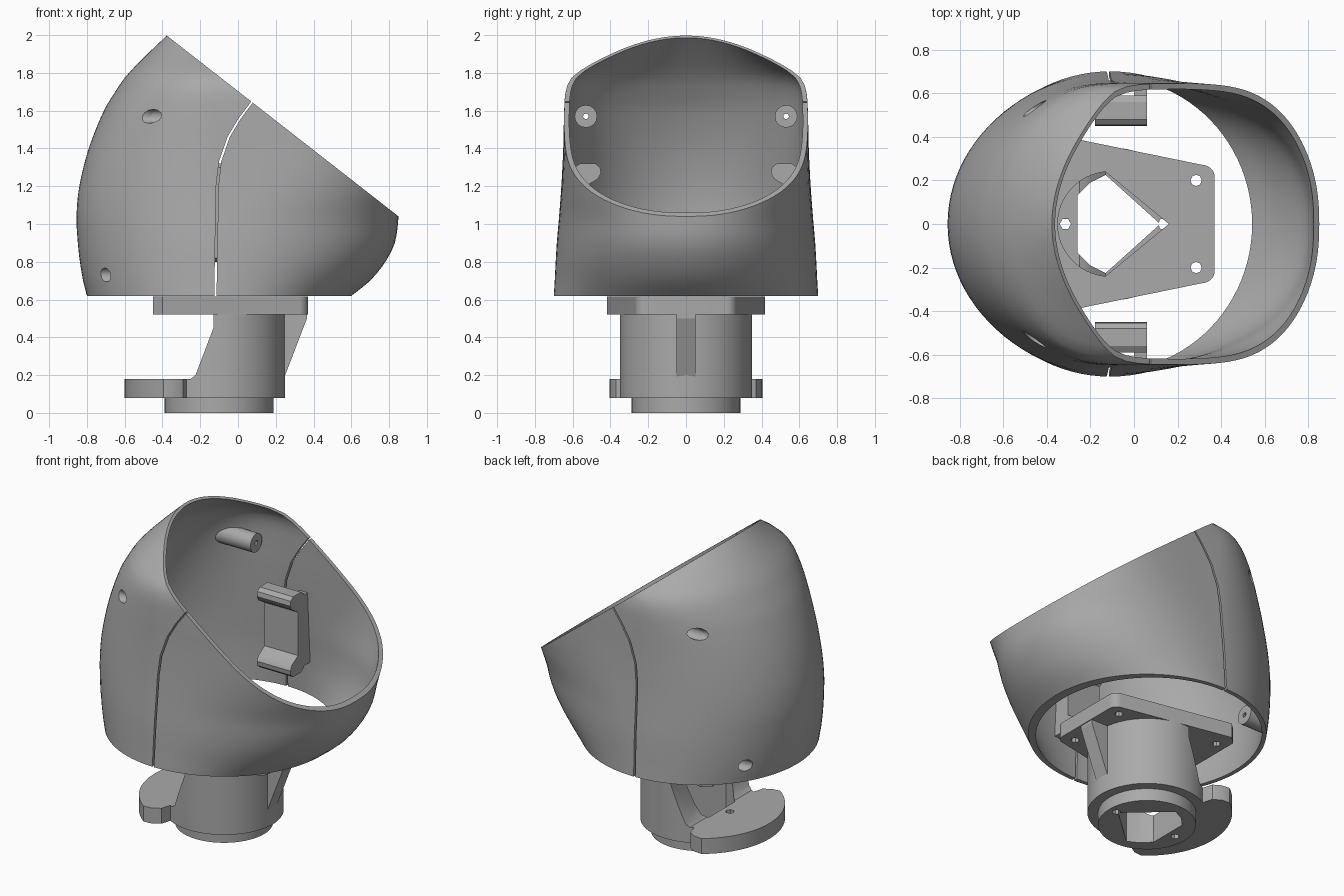
import bpy, bmesh, math

cube = bpy.data.objects.get("Cube")
if cube:
    bpy.data.objects.remove(cube, do_unlink=True)

grey = bpy.data.materials.new("plain grey")
grey.use_nodes = True
COLOUR = (0.4, 0.4, 0.4, 1)
grey.diffuse_color = COLOUR
grey.node_tree.nodes["Principled BSDF"].inputs["Base Color"].default_value = COLOUR


def make(name, bm):
    bmesh.ops.recalc_face_normals(bm, faces=bm.faces)
    mesh = bpy.data.meshes.new(name)
    bm.to_mesh(mesh)
    bm.free()
    mesh.materials.append(grey)
    ob = bpy.data.objects.new(name, mesh)
    bpy.context.collection.objects.link(ob)
    return ob


def prism(name, pts, axis, lo, hi):
    """Extrude a flat outline along one axis."""
    place = {"x": lambda u, v, d: (d, u, v),
             "y": lambda u, v, d: (u, d, v),
             "z": lambda u, v, d: (u, v, d)}[axis]
    bm = bmesh.new()
    a, b = [[bm.verts.new(place(u, v, d)) for u, v in pts] for d in (lo, hi)]
    bm.faces.new(a)
    bm.faces.new(b)
    for i in range(len(pts)):
        j = (i + 1) % len(pts)
        bm.faces.new((a[i], a[j], b[j], b[i]))
    return make(name, bm)


def arc(cx, cy, r, start=0, end=360, n=48):
    full = end - start == 360
    steps = [math.radians(start + (end - start) * i / n) for i in range(n if full else n + 1)]
    return [(cx + r * math.cos(a), cy + r * math.sin(a)) for a in steps]


def boolean(ob, tool, mode="DIFFERENCE", keep=False):
    mod = ob.modifiers.new("cut", "BOOLEAN")
    mod.operation, mod.object, mod.solver = mode, tool, "EXACT"
    graph = bpy.context.evaluated_depsgraph_get()
    mesh = bpy.data.meshes.new_from_object(ob.evaluated_get(graph))
    ob.modifiers.clear()
    ob.data = mesh
    if not keep:
        bpy.data.objects.remove(tool, do_unlink=True)


def finish(ob, angle=32):
    ob.data.shade_smooth()
    ob.data.set_sharp_from_angle(angle=math.radians(angle))


# Shell sections: height, rear reach, front reach, half width, front squareness
AXIS_X = -0.11
SECTIONS = [
    (0.62, 0.69, 0.71, 0.70, 2), (0.7, 0.71, 0.81, 0.695, 2),
    (0.8, 0.727, 0.89, 0.69, 2.1), (0.9, 0.738, 0.94, 0.684, 2.2),
    (1.04, 0.745, 0.96, 0.672, 2.45), (1.2, 0.73, 0.965, 0.66, 3.1),
    (1.4, 0.68, 0.96, 0.65, 4), (1.6, 0.6, 0.95, 0.645, 4.5),
    (1.7, 0.54, 0.92, 0.637, 4.5), (1.78, 0.485, 0.9, 0.6, 4.5),
    (1.9, 0.37, 0.9, 0.43, 4.5), (2.05, 0.21, 0.9, 0.22, 4.5)]


def section(z):
    """Smoothly interpolate the section table."""
    k = max(i for i in range(len(SECTIONS) - 1) if SECTIONS[i][0] <= z + 1e-6)
    p, q = SECTIONS[k], SECTIONS[k + 1]
    o, r = SECTIONS[max(k - 1, 0)], SECTIONS[min(k + 2, len(SECTIONS) - 1)]
    h = q[0] - p[0]
    t = (z - p[0]) / h
    out = []
    for c in range(1, 5):
        m0 = (q[c] - o[c]) / (q[0] - o[0]) * h
        m1 = (r[c] - p[c]) / (r[0] - p[0]) * h
        out.append((2*t**3 - 3*t*t + 1) * p[c] + (t**3 - 2*t*t + t) * m0
                   + (3*t*t - 2*t**3) * q[c] + (t**3 - t*t) * m1)
    return out


def ring(bm, z, inset, n=96):
    rear, front, width, power = section(z)
    front_inset = inset * (1 + 5 * max(0, 0.85 - z))
    verts = []
    for i in range(n):
        a = 2 * math.pi * i / n
        c, s = math.cos(a), math.sin(a)
        e = 2 / power if c > 0 else 1
        reach = front - front_inset if c > 0 else rear - inset
        x = math.copysign(abs(c) ** e, c) * reach
        y = math.copysign(abs(s) ** e, s) * (width - inset)
        verts.append(bm.verts.new((AXIS_X + x, y, z)))
    return verts


def dome(name, inset, hollow):
    bm = bmesh.new()
    rows = 36
    heights = [0.62 + 1.43 * i / rows for i in range(rows + 1)]
    loops = [ring(bm, z, inset) for z in heights]
    if hollow:
        loops += [ring(bm, z, 0.027) for z in reversed(heights)]
        loops.append(loops[0])
    else:
        bm.faces.new(loops[0])
        bm.faces.new(loops[-1])
    for a, b in zip(loops, loops[1:]):
        for i in range(len(a)):
            j = (i + 1) % len(a)
            bm.faces.new((a[i], a[j], b[j], b[i]))
    return make(name, bm)


# Hollow shell with slanted opening
shell = dome("shell", 0, True)
volume = dome("shell_volume", 0.008, False)
boolean(shell, prism("opening_cut", [(-0.88, 2.39), (1.35, 0.65), (1.5, 3), (-0.88, 3)], "y", -1, 1))

# Seam between the rear and front halves
path = [(-0.12, 0.6), (-0.115, 0.9), (-0.11, 1.2), (-0.095, 1.33),
        (-0.05, 1.46), (0.01, 1.56), (0.1, 1.68)]
ribbon = [(x - 0.006, z) for x, z in path] + [(x + 0.006, z) for x, z in reversed(path)]
boolean(shell, prism("seam_cut", ribbon, "y", -0.9, 0.9))

# Screw bosses with access pockets, and the clips spanning the seam
clip_profile = [(0.59, 1.3), (0.56, 1.32), (0.48, 1.32), (0.455, 1.3), (0.45, 1.27),
                (0.465, 1.24), (0.53, 1.2), (0.53, 0.92), (0.465, 0.88), (0.45, 0.85),
                (0.455, 0.82), (0.48, 0.8), (0.56, 0.8), (0.59, 0.82)]
for side, word in ((1, "left"), (-1, "right")):
    for level, y, z, x0, x1 in (("upper", 0.53, 1.57, -0.62, -0.24), ("lower", 0.39, 0.73, -0.8, -0.52)):
        y *= side
        boss = prism(f"{level}_{word}_boss", arc(y, z, 0.06, n=16), "x", x0, x1)
        boolean(boss, volume, "INTERSECT", keep=True)
        boolean(boss, prism("screw_cut", arc(y, z, 0.015, n=8), "x", -1, 0))
        pocket = prism("pocket_cut", arc(y, z, 0.037, n=12), "x", -1, x1 - 0.08)
        boolean(shell, pocket, keep=True)
        boolean(boss, pocket)
        finish(boss)
    clip = prism(f"{word}_clip", [(side * y, z) for y, z in clip_profile], "x", -0.18, 0.06)
    foot = prism("clip_foot", [(-0.0, side * 0.55), (0.06, side * 0.55),
                               (0.06, side * 0.68), (-0.0, side * 0.68)], "z", 0.83, 1.29)
    boolean(foot, volume, "INTERSECT", keep=True)
    boolean(clip, foot, "UNION")
    finish(clip)
bpy.data.objects.remove(volume, do_unlink=True)
finish(shell)

# Neck column with slanted rear opening
CX = -0.1
column = prism("neck_column", arc(CX, 0, 0.35, n=64), "z", 0.08, 0.53)
boolean(column, prism("slant_cut", [(-0.6, 0.18), (-0.25, 0.18), (-0.225, 0.2), (-0.13, 0.45),
                                    (-0.13, 0.52), (-0.13, 0.6), (-0.6, 0.6)], "y", -0.5, 0.5))

# Curved rear shelf
shelf = prism("rear_shelf", [(CX, 0.3), (-0.27, 0.3), (-0.29, 0.37), (-0.34, 0.4)]
              + arc(CX, 0, 0.5, 126, 234, 32)
              + [(-0.34, -0.4), (-0.29, -0.37), (-0.27, -0.3), (CX, -0.3)], "z", 0.08, 0.18)
boolean(column, shelf, "UNION")

# Foot ring
boolean(column, prism("foot_ring", arc(CX, 0, 0.288, n=64), "z", 0, 0.1), "UNION")

# Top plate
half = arc(0.315, 0.215, 0.055, 0, 78, 8) + [(-0.4, 0.417), (-0.45, 0.37)]
plate = prism("top_plate", half + [(x, -y) for x, y in reversed(half)], "z", 0.52, 0.615)
for x, y in ((0.285, 0.2), (-0.38, 0.3)):
    for s in (1, -1):
        boolean(plate, prism("hole_cut", arc(x, s * y, 0.026, n=8), "z", 0.4, 0.7))

# Teardrop bore through plate and column
boolean(plate, prism("bore_cut", [(0.16, 0)] + arc(CX - 0.01, 0, 0.24, 95, 265, 32), "z", 0.4, 0.7))
bore = [(0.12, 0), (-0.13, 0.225), (-0.2, 0.19), (-0.26, 0.13)]
boolean(column, prism("lower_bore_cut", bore + [(x, -y) for x, y in reversed(bore[1:])], "z", -0.1, 0.7))

# Screw holes in the foot
for x, y in ((-0.315, 0), (0.135, 0)):
    boolean(column, prism("foot_hole_cut", arc(x, y, 0.026, n=6), "z", -0.1, 0.7 if x > 0 else 0.3))
finish(column)
finish(plate)

# Front rib under the plate
prism("front_rib", [(0.2, 0.1), (0.25, 0.2), (0.365, 0.5), (0.365, 0.525), (0.2, 0.525)], "y", -0.05, 0.05)
